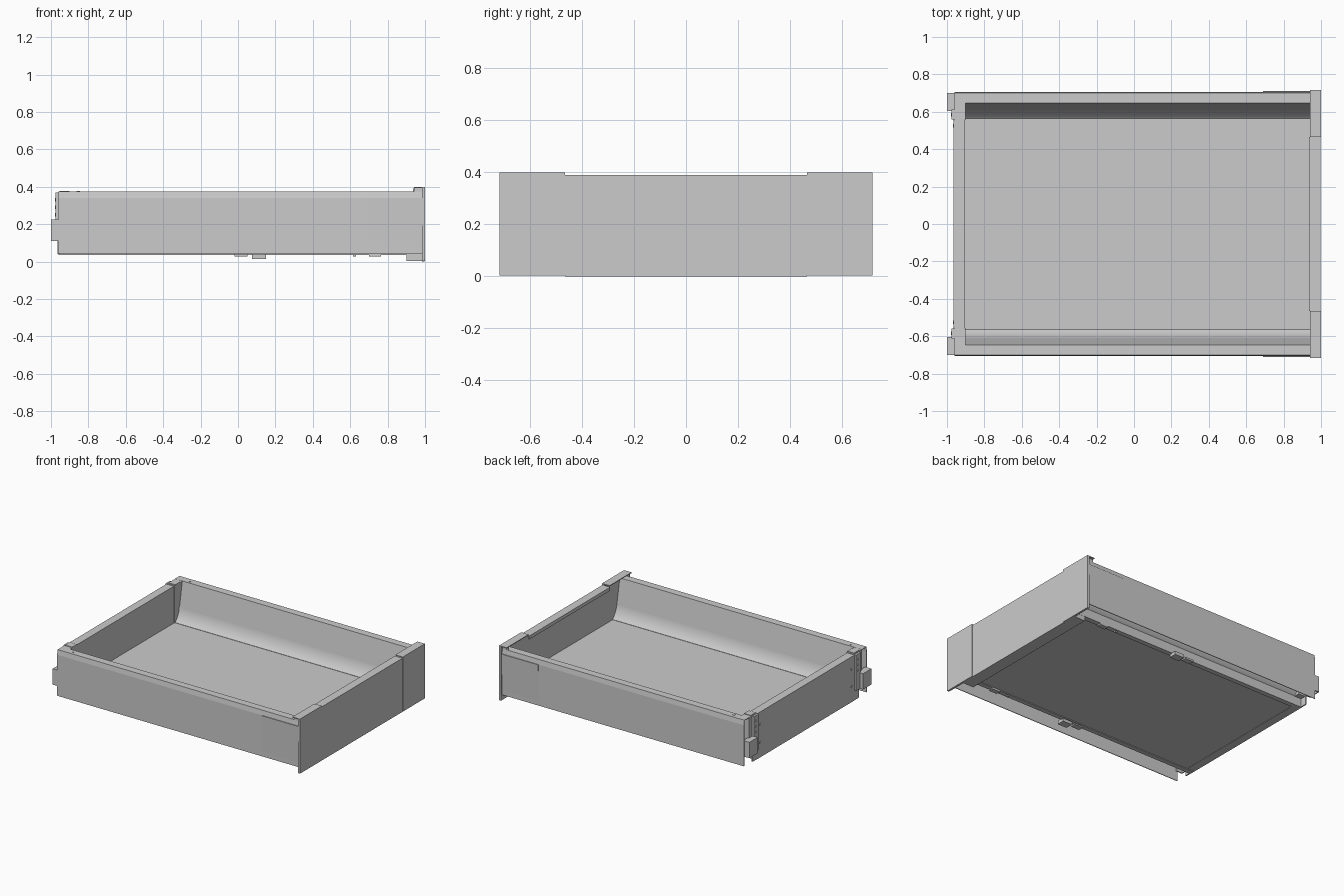
import bpy, bmesh

if "Cube" in bpy.data.objects:
    bpy.data.objects.remove(bpy.data.objects["Cube"])


def finish(name, bm, mirror=False, solid=0.0):
    bmesh.ops.recalc_face_normals(bm, faces=bm.faces)
    me = bpy.data.meshes.new(name)
    bm.to_mesh(me)
    bm.free()
    ob = bpy.data.objects.new(name, me)
    bpy.context.collection.objects.link(ob)
    if solid:
        m = ob.modifiers.new("thickness", 'SOLIDIFY')
        m.thickness, m.offset = solid, 0
    if mirror:
        m = ob.modifiers.new("mirror", 'MIRROR')
        m.use_axis = (False, True, False)
        m.use_mirror_merge = False
    return ob


def boxes(name, items, mirror=False):
    """Each item is (x0, x1, y0, y1, z0, z1)."""
    bm = bmesh.new()
    for x0, x1, y0, y1, z0, z1 in items:
        for v in bmesh.ops.create_cube(bm, size=1)['verts']:
            v.co = (x0 + (v.co.x + .5) * (x1 - x0),
                    y0 + (v.co.y + .5) * (y1 - y0),
                    z0 + (v.co.z + .5) * (z1 - z0))
    return finish(name, bm, mirror)


def extrude_x(name, pts, x0, x1, closed, solid=0.0):
    """Extrude a y-z profile along x, mirrored to both sides."""
    bm = bmesh.new()
    a = [bm.verts.new((x0, y, z)) for y, z in pts]
    b = [bm.verts.new((x1, y, z)) for y, z in pts]
    n = len(pts)
    for i in range(n if closed else n - 1):
        j = (i + 1) % n
        bm.faces.new((a[i], a[j], b[j], b[i]))
    if closed:
        bm.faces.new(a)
        bm.faces.new(b)
    return finish(name, bm, True, solid)


def discs(name, items, axis):
    """Small screw heads, each (x, y, z, radius), mirrored to both sides."""
    bm = bmesh.new()
    for x, y, z, r in items:
        vs = bmesh.ops.create_cone(bm, cap_ends=True, segments=16, radius1=r,
                                   radius2=r, depth=.004)['verts']
        for v in vs:
            p = v.co.copy()
            if axis == 'X':
                p.x, p.z = p.z, p.x
            v.co = (p.x + x, p.y + y, p.z + z)
    return finish(name, bm, True)


# Folded sheet side walls: outer wall, rim, sloped inner wall with a rounded
# foot (quadratic curve), web beside the floor and foot flange
p0, p1, p2 = (.615, .19), (.602, .135), (.566, .103)
curve = []
for i in range(9):
    t = i / 8
    curve.append(tuple((1 - t) ** 2 * a + 2 * t * (1 - t) * b + t * t * c
                       for a, b, c in zip(p0, p1, p2)))
extrude_x("side_walls",
          [(.704, .042), (.704, .34), (.699, .373), (.648, .373)] + curve +
          [(.568, .038), (.535, .038)], -.96, .985, False, .005)

# Slim reinforcing plates near the front
extrude_x("side_front_plates", [(.704, .34), (.712, .34), (.706, .05), (.704, .05)],
          .69, .99, True)

# Floor and back boards
boxes("floor_board", [(-.965, .985, -.566, .566, .042, .102)])
boxes("back_board", [(-.965, -.905, -.556, .556, .04, .37)])

# Front panel: face, top flange with lip, and bottom channel with end gussets
boxes("front_panel", [(.985, .996, -.465, .465, 0, .39),
                      (.935, .996, -.465, .465, .384, .39),
                      (.935, .94, -.465, .465, .365, .39),
                      (.90, .99, -.57, .57, .003, .009),
                      (.90, .906, -.57, .57, .009, .03)])
boxes("front_panel_gussets", [(.90, .99, .562, .57, .003, .035)], True)

# Overlapping corner pieces of the front panel
boxes("front_corners", [(.985, 1, .465, .717, .003, .40),
                        (.94, 1, .465, .717, .394, .40),
                        (.94, .99, .695, .70, .37, .397)], True)

# Rear connectors: upright plate, corner post and raised cap
boxes("rear_connectors", [(-.975, -.96, .56, .612, .11, .37),
                          (-.964, -.955, .56, .612, .04, .11),
                          (-.96, -.90, .556, .61, .10, .374),
                          (-.96, -.90, .61, .648, .20, .374),
                          (-.955, -.90, .566, .62, .37, .378)], True)

# Protruding hooks behind the side walls
boxes("rear_hooks", [(-1, -.95, .605, .612, .11, .225),
                     (-1, -.95, .694, .701, .11, .225),
                     (-1, -.993, .612, .70, .11, .225),
                     (-1, -.95, .612, .70, .218, .225)], True)

# Screws on the rim and rear
discs("rim_screws", [(-.855, .67, .375, .009)], 'Z')
discs("rear_screws", [(-.976, .585, z, .009) for z in (.25, .29, .33)] +
      [(-.966, .525, z, .009) for z in (.15, .28)], 'X')

# Small tabs below the side runners
boxes("bottom_tabs", [(-.02, .05, .545, .585, .027, .04),
                      (.075, .15, .545, .6, .015, .04),
                      (.615, .63, .545, .56, .027, .04),
                      (.70, .765, .535, .57, .027, .04)], True)
